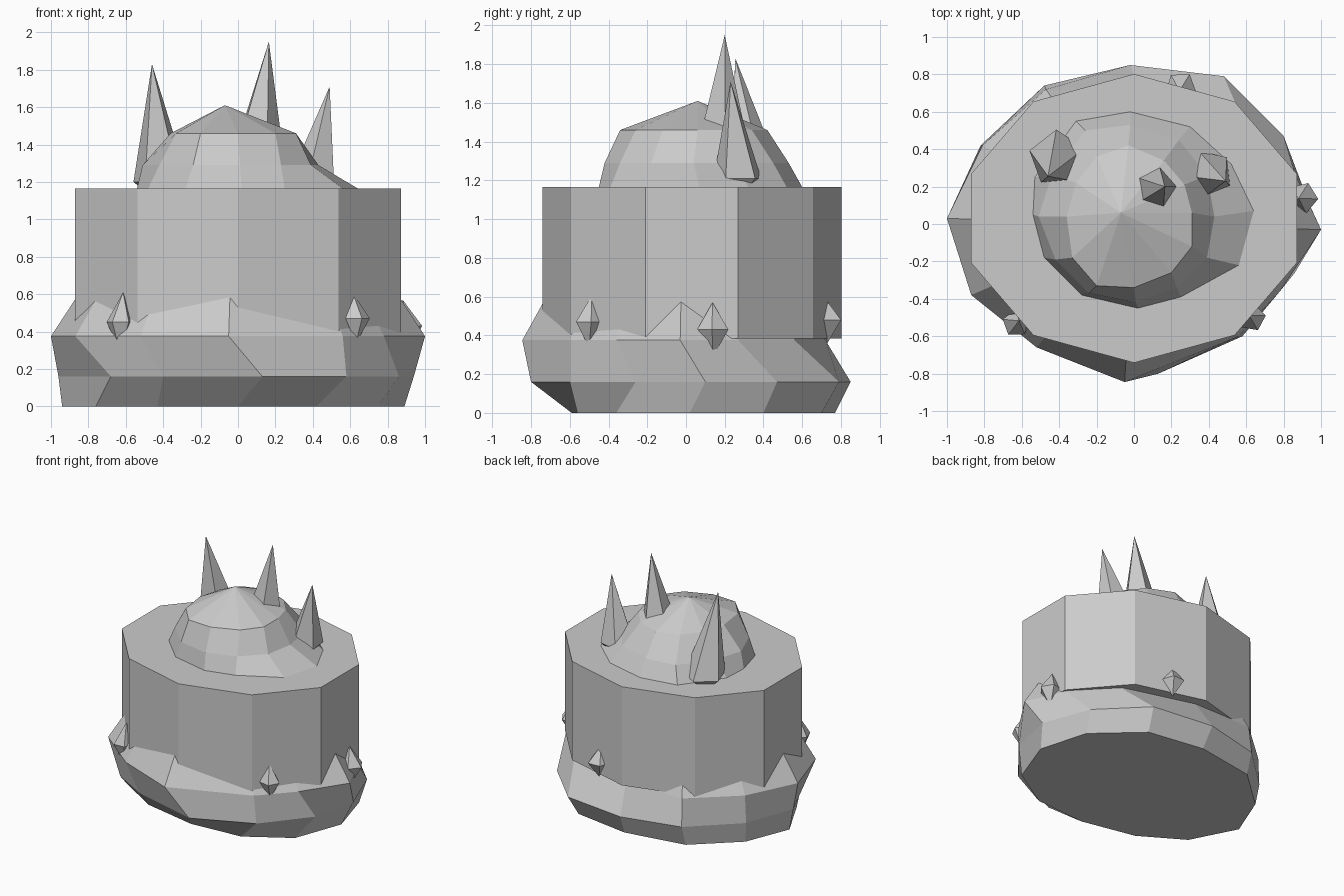
import bpy, bmesh, math
from mathutils import Vector

if "Cube" in bpy.data.objects:
    bpy.data.objects.remove(bpy.data.objects["Cube"])


def loft(name, rings, top=None, bottom=None):
    """Skin equal-length rings; close each end with a flat cap or a tip."""
    bm = bmesh.new()
    loops = [[bm.verts.new(p) for p in r] for r in rings]
    n = len(loops[0])
    for a, b in zip(loops, loops[1:]):
        for i in range(n):
            j = (i + 1) % n
            bm.faces.new((a[i], a[j], b[j], b[i]))
    for loop, tip in ((loops[0], bottom), (loops[-1], top)):
        if tip is None:
            bm.faces.new(loop)
        else:
            t = bm.verts.new(tip)
            for i in range(n):
                bm.faces.new((loop[i], loop[(i + 1) % n], t))
    bmesh.ops.recalc_face_normals(bm, faces=bm.faces)
    me = bpy.data.meshes.new(name)
    bm.to_mesh(me)
    bm.free()
    ob = bpy.data.objects.new(name, me)
    bpy.context.collection.objects.link(ob)
    return ob


def ring(c, rx, ry, n, start):
    return [(c[0] + rx * math.cos(math.radians(start + 360 * i / n)),
             c[1] + ry * math.sin(math.radians(start + 360 * i / n)), c[2])
            for i in range(n)]


def at(points, z, scale=1, c=(0, 0)):
    return [(c[0] + (x - c[0]) * scale, c[1] + (y - c[1]) * scale, z)
            for x, y in points]


# Rough stone base, twelve-sided with uneven rings
foot = [(-.94, .05), (-.76, -.30), (-.43, -.50), (0, -.59), (.42, -.56), (.75, -.36),
        (.89, .02), (.78, .40), (.45, .70), (0, .77), (-.48, .69), (-.80, .40)]
belly = [(-.96, .03), (-.68, -.50), (-.40, -.66), (.13, -.80), (.58, -.60), (.86, -.26),
         (.94, .10), (.80, .47), (.48, .79), (-.02, .85), (-.48, .74), (-.82, .42)]
rim = [(-1, .03), (-.87, -.38), (-.52, -.66), (-.05, -.845), (.56, -.60), (.78, -.36),
       (1, -.03), (.86, .27), (.58, .56), (.02, .72), (-.47, .72), (-.81, .42)]
loft("stone_base", [at(foot, 0), at(belly, .16), at(rim, .375), at(rim, .65, .82)])

# Ten-sided drum
loft("drum", [ring((0, .03, z), .915, .772, 10, 90) for z in (.385, 1.165)])

# Faceted dome, leaning slightly
skirt = [(-.54, .05), (-.48, -.18), (-.28, -.38), (.02, -.45), (.25, -.39), (.56, -.22),
         (.64, .07), (.52, .32), (.30, .52), (-.02, .60), (-.31, .55), (-.53, .25)]
middle = [(-.51, .04), (-.42, -.19), (-.24, -.37), (.01, -.42), (.23, -.34), (.39, -.18),
          (.43, .04), (.39, .26), (.24, .45), (-.02, .53), (-.26, .50), (-.44, .26)]
upper = [(-.36, .04), (-.33, -.18), (-.20, -.33), (.0, -.34), (.20, -.26), (.31, -.12),
         (.31, .06), (.27, .21), (.16, .34), (-.03, .42), (-.20, .36), (-.31, .22)]
loft("dome", [at(skirt, 1.165), at(middle, 1.29), at(upper, 1.46)], top=(-.07, .06, 1.61))

# Three crystal spikes on the dome
spikes = [((-.41, .35, 1.20), .155, 20, (-.46, .255, 1.83)),
          ((.11, .19, 1.45), .12, 5, (.165, .20, 1.95)),
          ((.40, .27, 1.21), .13, 42, (.49, .23, 1.71))]
for i, (c, r, a, tip) in enumerate(spikes):
    loft(f"spike_{i + 1}", [ring(c, r, r, 5, a)], top=tip,
         bottom=(c[0], c[1], c[2] - .12))

# Small double-pointed crystals set around the base
gems = [((-.63, -.53, .45), .075, .16), ((.63, -.50, .47), .075, .135),
        ((.90, .14, .43), .085, .14), ((.25, .73, .48), .085, .12)]
for i, (c, r, h) in enumerate(gems):
    c = Vector(c)
    out = Vector((c.x, c.y, 0)).normalized() * .02
    loft(f"gem_{i + 1}", [ring(c, r, r, 5, 60 * i + 20)],
         top=c - out + Vector((0, 0, h)), bottom=c - Vector((0, 0, h)))
